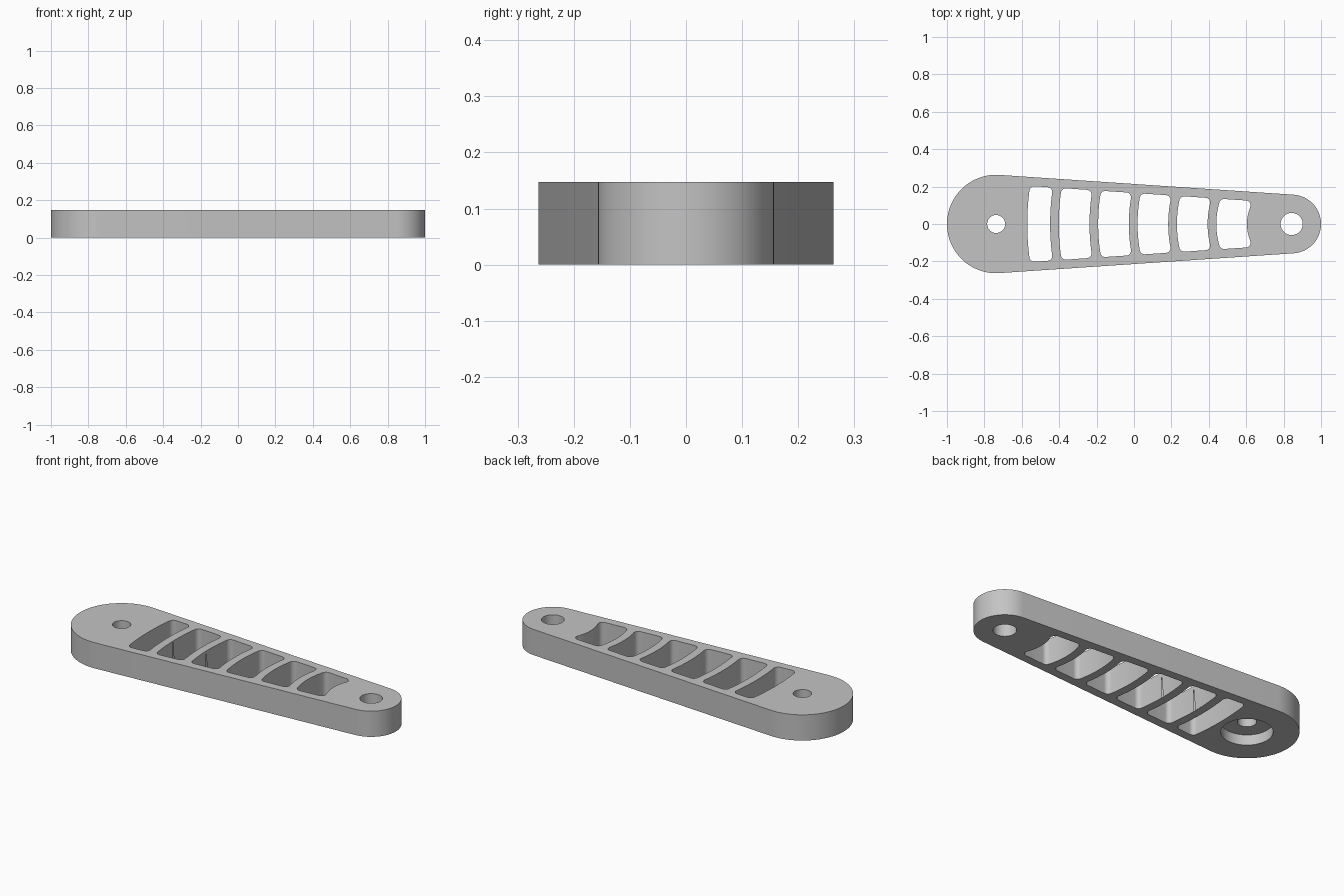
import bpy, bmesh
from math import sin, cos, asin, atan2, sqrt, pi, radians
from mathutils import Vector

if "Cube" in bpy.data.objects:
    bpy.data.objects.remove(bpy.data.objects["Cube"], do_unlink=True)

HEIGHT = 0.147
BIG_X, BIG_R = -0.737, 0.263
SMALL_X, SMALL_R = 0.843, 0.157
TAPER = asin((BIG_R - SMALL_R) / (SMALL_X - BIG_X))
RIM = 0.048          # wall between slots and outer edge
FILLET = 0.026

grey = bpy.data.materials.new("satin grey")
grey.use_nodes = True
colour = (0.55, 0.55, 0.55, 1)
grey.diffuse_color = colour
grey.node_tree.nodes["Principled BSDF"].inputs["Base Color"].default_value = colour


def arc(cx, cy, r, start, end, steps):
    return [(cx + r * cos(start + (end - start) * i / steps),
             cy + r * sin(start + (end - start) * i / steps)) for i in range(steps + 1)]


def prism(name, outline, bottom, top):
    """Extrude a closed outline between two heights."""
    bm = bmesh.new()
    face = bm.faces.new([bm.verts.new((x, y, bottom)) for x, y in outline])
    up = bmesh.ops.extrude_face_region(bm, geom=[face])["geom"]
    bmesh.ops.translate(bm, vec=(0, 0, top - bottom),
                        verts=[v for v in up if isinstance(v, bmesh.types.BMVert)])
    bmesh.ops.recalc_face_normals(bm, faces=bm.faces)
    mesh = bpy.data.meshes.new(name)
    bm.to_mesh(mesh)
    bm.free()
    mesh.materials.append(grey)
    obj = bpy.data.objects.new(name, mesh)
    bpy.context.collection.objects.link(obj)
    return obj


def circle(x, r):
    return arc(x, 0, r, 0, 2 * pi, 64)[:-1]


def slot_outline(inner, outer):
    """Rounded slot between two arcs about the small end and the tapered rims."""
    n = Vector((sin(TAPER), cos(TAPER)))
    t = Vector((cos(TAPER), -sin(TAPER)))
    d = SMALL_R - RIM - FILLET

    def corner(r):
        return d * n - sqrt(r * r - d * d) * t

    co, ci = corner(outer - FILLET), corner(inner + FILLET)
    up = atan2(n.y, n.x)
    ao, ai = atan2(co.y, co.x), atan2(ci.y, ci.x)
    half = (arc(0, 0, outer, pi, ao, 10)
            + arc(co.x, co.y, FILLET, ao, up, 8)[1:]
            + arc(ci.x, ci.y, FILLET, up, ai - pi, 8)
            + arc(0, 0, inner, ai, pi, 10)[1:])
    full = half + [(x, -y) for x, y in reversed(half[1:-1])]
    return [(x + SMALL_X, y) for x, y in full]


# Tapered arm body with two round ends
edge = pi / 2 - TAPER
arm = prism("tapered_arm",
            arc(SMALL_X, 0, SMALL_R, -edge, edge, 48)
            + arc(BIG_X, 0, BIG_R, edge, 2 * pi - edge, 64), 0, HEIGHT)

# Pivot holes, underside counterbore and lightening slots
cutters = [prism("large_end_hole", circle(BIG_X, 0.048), -0.1, 0.3),
           prism("small_end_hole", circle(SMALL_X, 0.059), -0.1, 0.3),
           prism("counterbore", circle(BIG_X, 0.131), -0.1, 0.058)]
for k in range(6):
    inner = 0.239 + 0.2105 * k
    outer = inner + (0.164 if k < 5 else 0.122)
    cutters.append(prism("slot", slot_outline(inner, outer), -0.1, 0.3))

bpy.ops.object.select_all(action='DESELECT')
arm.select_set(True)
bpy.context.view_layer.objects.active = arm
for cutter in cutters:
    mod = arm.modifiers.new("cut", 'BOOLEAN')
    mod.operation = 'DIFFERENCE'
    mod.solver = 'EXACT'
    mod.object = cutter
    bpy.ops.object.modifier_apply(modifier=mod.name)
    bpy.data.objects.remove(cutter, do_unlink=True)

bpy.ops.object.shade_smooth_by_angle(angle=radians(30))
